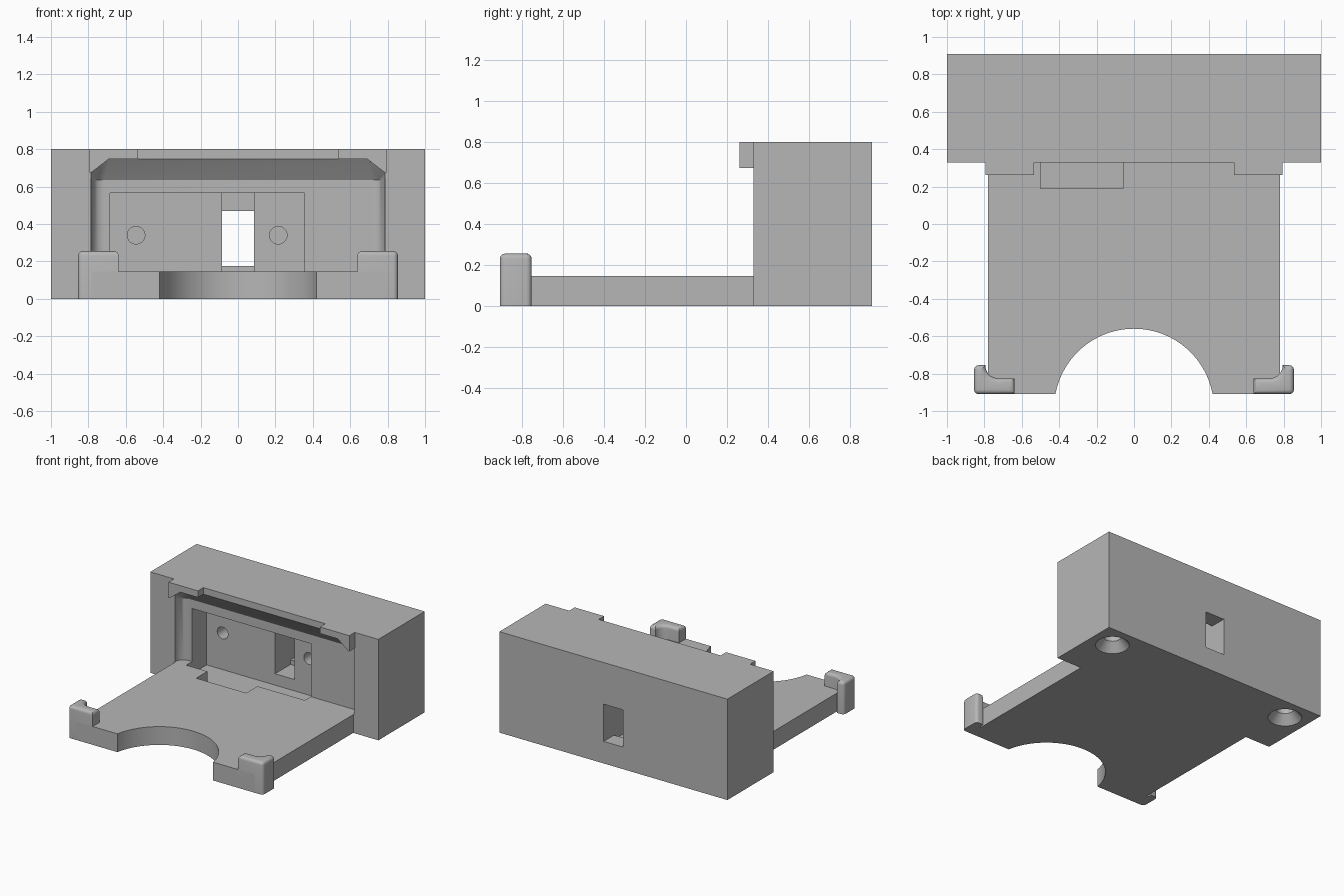
import bpy
import bmesh
from math import cos, sin, pi, radians

if "Cube" in bpy.data.objects:
    bpy.data.objects.remove(bpy.data.objects["Cube"])

grey = bpy.data.materials.new("plain_grey")
grey.use_nodes = True
COLOUR = (0.47, 0.47, 0.47, 1)
grey.diffuse_color = COLOUR
grey.node_tree.nodes["Principled BSDF"].inputs["Base Color"].default_value = COLOUR


def make(name, bm):
    bmesh.ops.recalc_face_normals(bm, faces=bm.faces)
    mesh = bpy.data.meshes.new(name)
    bm.to_mesh(mesh)
    bm.free()
    mesh.materials.append(grey)
    obj = bpy.data.objects.new(name, mesh)
    bpy.context.collection.objects.link(obj)
    return obj


def prism(name, outline, z0, z1):
    bm = bmesh.new()
    base = bm.faces.new([bm.verts.new((x, y, z0)) for x, y in outline])
    top = bmesh.ops.extrude_face_region(bm, geom=[base])["geom"]
    bmesh.ops.translate(bm, vec=(0, 0, z1 - z0),
                        verts=[v for v in top if isinstance(v, bmesh.types.BMVert)])
    return make(name, bm)


def box(name, x0, x1, y0, y1, z0, z1):
    return prism(name, [(x0, y0), (x1, y0), (x1, y1), (x0, y1)], z0, z1)


def arc(cx, cy, r, a0, a1, n):
    angles = [radians(a0 + (a1 - a0) * i / n) for i in range(n + 1)]
    return [(cx + r * cos(a), cy + r * sin(a)) for a in angles]


def disc(cx, cy, r):
    return arc(cx, cy, r, 0, 352.5, 47)


def cut(obj, cutter, keep=False):
    cutter.hide_render = True
    mod = obj.modifiers.new("cut", "BOOLEAN")
    mod.operation, mod.solver, mod.object = "DIFFERENCE", "EXACT", cutter
    bpy.context.view_layer.objects.active = obj
    bpy.ops.object.modifier_apply(modifier=mod.name)
    if not keep:
        bpy.data.objects.remove(cutter)


def smooth(obj):
    bpy.ops.object.select_all(action="DESELECT")
    obj.select_set(True)
    bpy.context.view_layer.objects.active = obj
    bpy.ops.object.shade_smooth_by_angle(angle=radians(30))


# Recess cutter: rounded rear corners, sloping ceiling, chamfered upper corners
FRONT, REAR, PLATE = 0.33, 0.91, 0.145
bm = bmesh.new()
plan = [(0.785, 0.2)] + arc(0.715, 0.335, 0.07, 0, 90, 8)
for s in (-1, 1):
    for x, y in plan:
        for z in (PLATE, 0.635):
            bm.verts.new((s * x, y, z))
    for y in (0.2, FRONT):
        bm.verts.new((s * 0.785, y, 0.675))
        bm.verts.new((s * 0.69, y, 0.748))
hull = bmesh.ops.convex_hull(bm, input=bm.verts)
bmesh.ops.delete(bm, geom=[v for v in bm.verts if not v.link_faces], context="VERTS")
recess = make("recess_cutter", bm)

# Rear block with recess, connector pocket, cable slot and rear window
block = box("rear_block", -1, 1, FRONT, REAR, 0, 0.8)
cut(block, recess, keep=True)
cut(block, box("pocket", -0.685, 0.355, 0.3, 0.585, 0.05, 0.565))
cut(block, box("slot", -0.085, 0.085, 0.5, 0.78, 0.14, 0.565))
cut(block, box("window", -0.085, 0.085, 0.7, 1, 0.175, 0.47))

# Round blind holes in the pocket wall
for x in (-0.545, 0.215):
    hole = prism("pin_hole", disc(0, 0, 0.047), 0, 0.25)
    hole.rotation_euler.x = -pi / 2
    hole.location = (x, 0.5, 0.34)
    bpy.context.view_layer.update()
    cut(block, hole)

# Countersunk screw holes underneath
for x in (-0.815, 0.815):
    cut(block, prism("screw_bore", disc(x, 0.728, 0.065), -0.01, 0.3))
    cone = bmesh.new()
    bmesh.ops.create_cone(cone, cap_ends=True, segments=48,
                          radius1=0.131, radius2=0.065, depth=0.08)
    bmesh.ops.translate(cone, vec=(x, 0.728, 0.03), verts=cone.verts)
    cut(block, make("countersink", cone))
smooth(block)

# Tabs overhanging the top corners of the recess
for side, s in (("left", 1), ("right", -1)):
    x0, x1 = sorted((s * 0.535, s * 0.793))
    tab = box(side + "_lip_tab", x0, x1, 0.262, FRONT, 0.675, 0.8)
    cut(tab, recess, keep=True)
bpy.data.objects.remove(recess)

# Base plate with thumb cutout and connector notch
plate = box("base_plate", -0.78, 0.78, -REAR, FRONT, 0, PLATE)
cut(plate, prism("thumb_cutout", arc(0, -0.987, 0.427, 0, 357, 119), -0.1, 0.3))
cut(plate, box("notch", -0.5, -0.06, 0.19, 0.4, 0.05, 0.3))
smooth(plate)

# L-shaped corner clips with rounded edges
TOP, INNER, OUTER = 0.255, 0.638, 0.855
for side, s in (("left", 1), ("right", -1)):
    bend = arc(0.725, -0.755, 0.07, 270, 360, 8)
    outline = [(INNER, -REAR), (OUTER, -REAR), (OUTER, -0.755)] + bend[::-1] + [(INNER, -0.825)]
    clip = prism(side + "_corner_clip", [(s * x, y) for x, y in outline], 0, TOP)
    bm = bmesh.new()
    bm.from_mesh(clip.data)
    edges = []
    for e in bm.edges:
        a, b = e.verts
        on_top = min(a.co.z, b.co.z) > TOP - 0.001
        upright = abs(a.co.z - b.co.z) > 0.1
        if on_top or (upright and abs(a.co.x) > OUTER - 0.001):
            edges.append(e)
    bmesh.ops.bevel(bm, geom=edges, offset=0.025, segments=4, profile=0.5, affect="EDGES")
    bm.to_mesh(clip.data)
    bm.free()
    smooth(clip)
